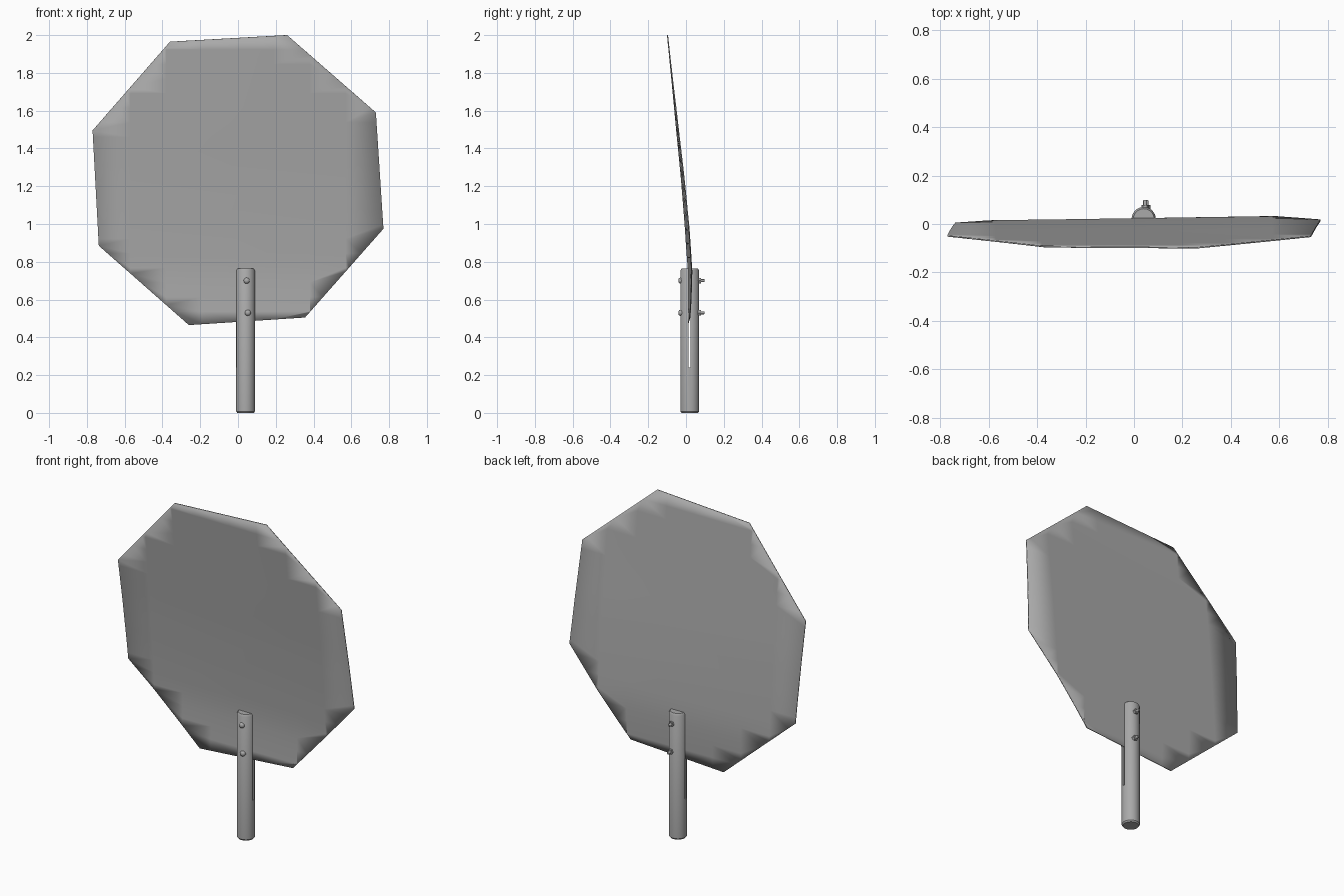
import bpy, bmesh, math
from mathutils import Vector

cube = bpy.data.objects.get("Cube")
if cube:
    bpy.data.objects.remove(cube, do_unlink=True)

grey = bpy.data.materials.new("weathered grey")
grey.use_nodes = True
colour = (0.40, 0.40, 0.40, 1)
grey.diffuse_color = colour
grey.node_tree.nodes["Principled BSDF"].inputs["Base Color"].default_value = colour

POLE_X, POLE_Y, RADIUS, HEIGHT = 0.04, 0.02, 0.05, 0.765


def finish(name, bm):
    mesh = bpy.data.meshes.new(name)
    bmesh.ops.recalc_face_normals(bm, faces=bm.faces)
    bm.to_mesh(mesh)
    bm.free()
    obj = bpy.data.objects.new(name, mesh)
    bpy.context.collection.objects.link(obj)
    mesh.materials.append(grey)
    return obj


def smooth(obj):
    bpy.ops.object.select_all(action="DESELECT")
    obj.select_set(True)
    bpy.context.view_layer.objects.active = obj
    bpy.ops.object.shade_smooth_by_angle(angle=math.radians(35))


def lathe(name, profile, origin, along_y=False, sides=32):
    """Solid of revolution from (radius, distance) pairs, about z or y."""
    bm = bmesh.new()
    rings = []
    for r, d in profile:
        ring = []
        for i in range(sides):
            a = math.tau * i / sides
            u, v = r * math.cos(a), r * math.sin(a)
            ring.append(bm.verts.new(Vector(origin) + Vector((u, d, v) if along_y else (u, v, d))))
        rings.append(ring)
    for low, high in zip(rings, rings[1:]):
        for i in range(sides):
            j = (i + 1) % sides
            bm.faces.new((low[i], low[j], high[j], high[i]))
    bm.faces.new(rings[0])
    bm.faces.new(rings[-1])
    return finish(name, bm)


# Bent sheet: depth of the panel at a given height
BEND = [(0.46, 0.012), (0.6, 0.019), (0.75, 0.022), (0.98, 0.006),
        (1.25, -0.018), (1.5, -0.045), (2.0, -0.098)]


def depth(x, z):
    for (z0, y0), (z1, y1) in zip(BEND, BEND[1:]):
        if z <= z1:
            break
    return y0 + (y1 - y0) * (z - z0) / (z1 - z0) + 0.012 * x * (2 - z)


# Eight-sided panel, sliced across and bent
outline = [(-0.36, 1.965), (0.26, 2.0), (0.73, 1.59), (0.77, 0.975),
           (0.355, 0.505), (-0.26, 0.465), (-0.737, 0.885), (-0.77, 1.495)]
bm = bmesh.new()
bm.faces.new([bm.verts.new((x, 0, z)) for x, z in outline])
for i in range(1, 20):
    bmesh.ops.bisect_plane(bm, geom=bm.verts[:] + bm.edges[:] + bm.faces[:],
                           plane_co=(0, 0, 0.46 + i * 0.077), plane_no=(0, 0, 1))
for i in range(-3, 4):
    bmesh.ops.bisect_plane(bm, geom=bm.verts[:] + bm.edges[:] + bm.faces[:],
                           plane_co=(i * 0.19, 0, 0), plane_no=(1, 0, 0))
for v in bm.verts:
    v.co.y = depth(v.co.x, v.co.z)
panel = finish("panel", bm)
sheet = panel.modifiers.new("thickness", "SOLIDIFY")
sheet.thickness = 0.006
sheet.offset = 0
smooth(panel)

# Round handle with softened ends
pole = lathe("handle", [(RADIUS - 0.006, 0), (RADIUS, 0.008),
                        (RADIUS, HEIGHT - 0.012), (RADIUS - 0.007, HEIGHT)],
             (POLE_X, POLE_Y, 0))
smooth(pole)

# Slot sawn into the top of the handle
bm = bmesh.new()
bmesh.ops.create_cube(bm, size=1)
for v in bm.verts:
    v.co = Vector((POLE_X + v.co.x * 0.2, 0.018 + v.co.y * 0.011, 0.54 + v.co.z * 0.6))
cutter = finish("slot_cutter", bm)
cutter.hide_render = True
cutter.hide_viewport = True
slot = pole.modifiers.new("slot", "BOOLEAN")
slot.operation = "DIFFERENCE"
slot.solver = "EXACT"
slot.object = cutter

# Two through bolts: domed head in front, nut and thread end behind
for name, z, x in (("upper", 0.70, 0.046), ("lower", 0.53, 0.052)):
    spot = (x, 0, z)
    smooth(lathe(name + "_bolt_head", [(0.006, -0.041), (0.013, -0.037), (0.016, -0.031),
                                       (0.016, -0.022)], spot, True, 16))
    lathe(name + "_nut", [(0.016, 0.06), (0.016, 0.079)], spot, True, 6)
    smooth(lathe(name + "_bolt_end", [(0.008, 0.06), (0.008, 0.096), (0.006, 0.099)],
                 spot, True, 12))
